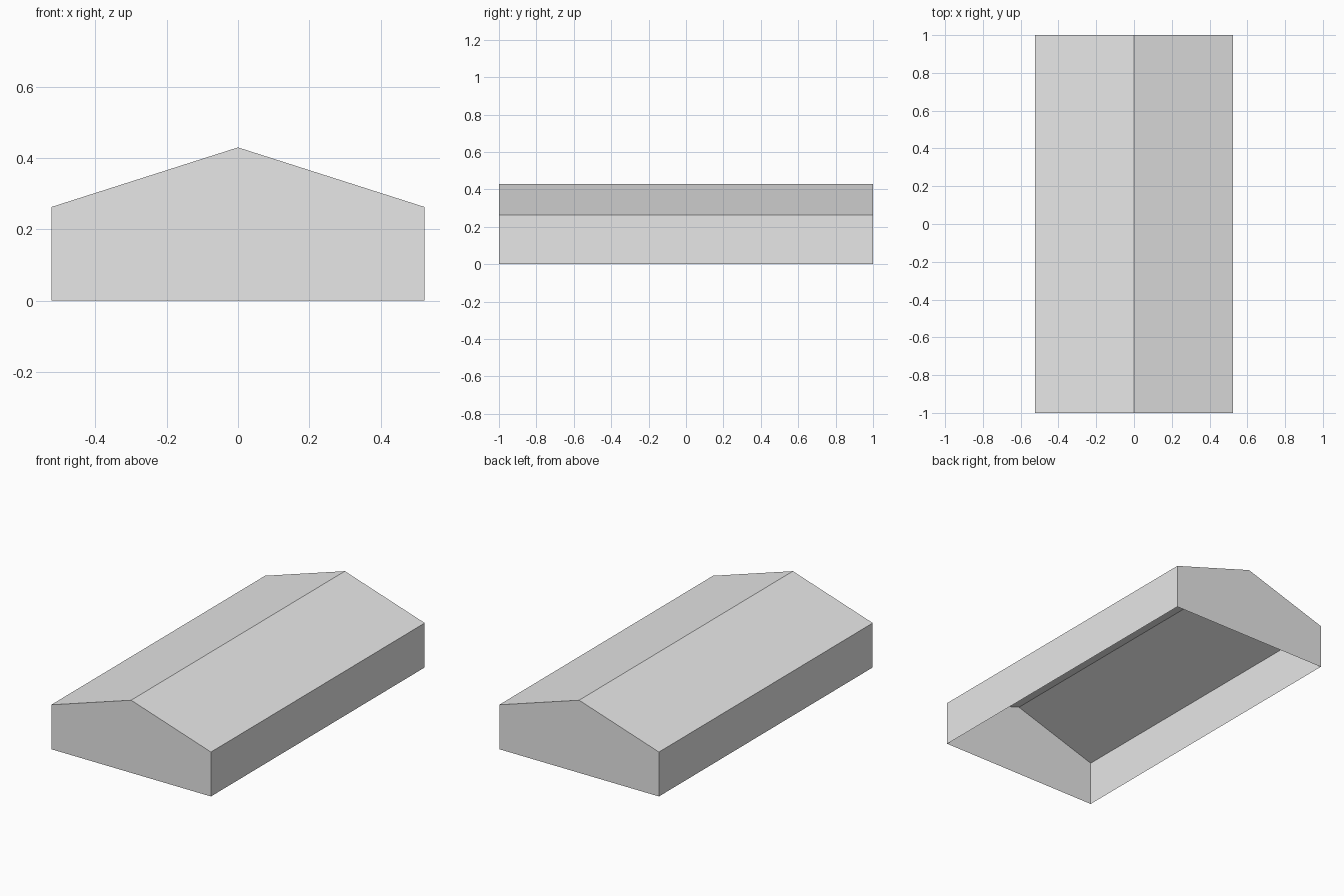
import bpy
import bmesh

default = bpy.data.objects.get("Cube")
if default:
    bpy.data.objects.remove(default, do_unlink=True)

HALF_WIDTH, HALF_LENGTH = 0.523, 1.0
EAVE, RIDGE = 0.263, 0.43

# Plain grey
grey = bpy.data.materials.new("light grey")
grey.use_nodes = True
colour = (0.8, 0.8, 0.8, 1.0)
grey.diffuse_color = colour
grey.node_tree.nodes["Principled BSDF"].inputs["Base Color"].default_value = colour

# Gable outline, from one foot over the ridge to the other
profile = [(-HALF_WIDTH, 0), (-HALF_WIDTH, EAVE), (0, RIDGE),
           (HALF_WIDTH, EAVE), (HALF_WIDTH, 0)]

bm = bmesh.new()
front, back = ([bm.verts.new((x, y, z)) for x, z in profile]
               for y in (-HALF_LENGTH, HALF_LENGTH))

# Gable walls
bm.faces.new(front)
bm.faces.new(back)

# Side walls and roof slopes, leaving the underside open
for i in range(len(profile) - 1):
    bm.faces.new((front[i], back[i], back[i + 1], front[i + 1]))

# Turn every face outwards
bm.normal_update()
for face in bm.faces:
    if face.normal.dot(face.calc_center_median()) < 0:
        face.normal_flip()

mesh = bpy.data.meshes.new("gabled_shell")
bm.to_mesh(mesh)
bm.free()
mesh.materials.append(grey)
shell = bpy.data.objects.new("gabled_shell", mesh)
bpy.context.collection.objects.link(shell)
